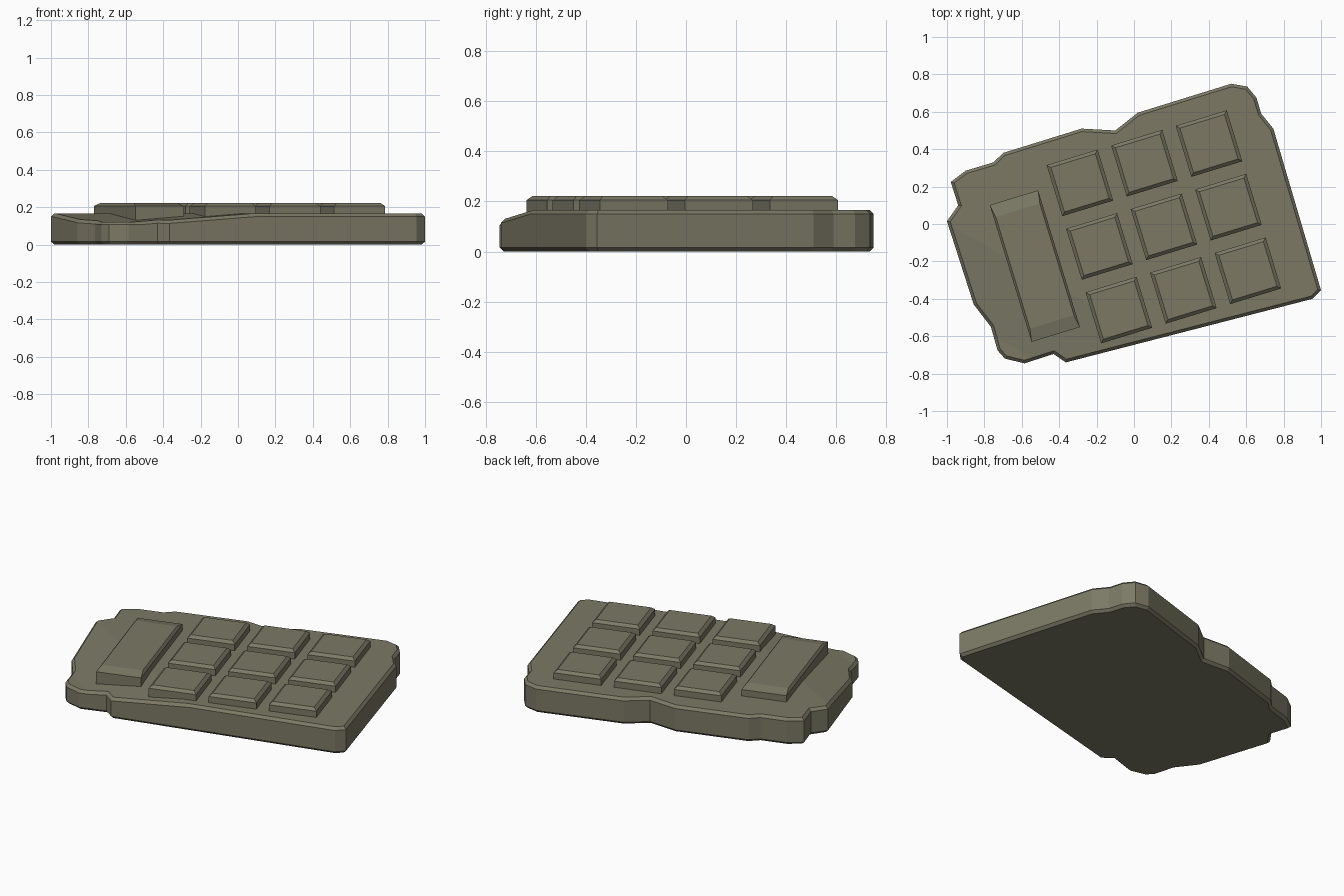
import bpy, bmesh, math
from mathutils import Vector, Matrix

if "Cube" in bpy.data.objects:
    bpy.data.objects.remove(bpy.data.objects["Cube"])

TILT = math.radians(17)
olive = bpy.data.materials.new("olive_plastic")
olive.diffuse_color = (0.2, 0.19, 0.13, 1)
olive.use_nodes = True
olive.node_tree.nodes["Principled BSDF"].inputs["Base Color"].default_value = olive.diffuse_color

def finish(bm, name):
    bmesh.ops.recalc_face_normals(bm, faces=bm.faces)
    mesh = bpy.data.meshes.new(name)
    bm.to_mesh(mesh)
    bm.free()
    mesh.materials.append(olive)
    obj = bpy.data.objects.new(name, mesh)
    bpy.context.collection.objects.link(obj)
    return obj

def loft(rings):
    """Join equal-length rings of points and cap both ends."""
    bm = bmesh.new()
    rows = [[bm.verts.new(p) for p in ring] for ring in rings]
    n = len(rows[0])
    for a, b in zip(rows, rows[1:]):
        for i in range(n):
            j = (i + 1) % n
            bm.faces.new((a[i], a[j], b[j], b[i]))
    bm.faces.new(rows[0][::-1])
    bm.faces.new(rows[-1])
    return bm

def inset(points, d):
    """Mitred inward offset of a counter-clockwise outline."""
    out = []
    for i, p in enumerate(points):
        p, a, b = Vector(p), Vector(points[i - 1]), Vector(points[(i + 1) % len(points)])
        e1, e2 = (p - a).normalized(), (b - p).normalized()
        n1, n2 = Vector((-e1.y, e1.x)), Vector((-e2.y, e2.x))
        out.append(p + (n1 + n2) * d / (1 + n1.dot(n2)))
    return out

# Body: worn, chipped slab outline with chamfered top and bottom rims
outline = [(-0.98, 0.225), (-0.90, 0.285), (-0.75, 0.33), (-0.70, 0.38),
           (-0.28, 0.51), (-0.10, 0.50), (0.02, 0.595), (0.52, 0.75),
           (0.605, 0.735), (0.655, 0.675), (0.68, 0.59), (0.745, 0.51),
           (1.0, -0.355), (0.955, -0.40), (-0.365, -0.74), (-0.43, -0.695),
           (-0.585, -0.745), (-0.69, -0.72), (-0.73, -0.675), (-0.765, -0.55),
           (-0.857, -0.43), (-1.0, 0.015), (-0.94, 0.10)][::-1]
inner = inset(outline, 0.016)
rings = [(inner, 0), (outline, 0.016), (outline, 0.15), (inner, 0.166)]
bm = loft([[(p[0], p[1], z) for p in pts] for pts, z in rings])

# Worn front left corner: crease the slab and slope its top down
fold = Vector((0.1, -0.62, 0))
away = Vector((-0.491, -0.871, 0))
for d in (0, 0.4):
    bmesh.ops.bisect_plane(bm, geom=bm.verts[:] + bm.edges[:] + bm.faces[:],
                           plane_co=fold + away * d, plane_no=away)
for v in bm.verts:
    if v.co.z > 0.1:
        v.co.z -= 0.11 * min(0.4, max(0, (v.co - fold).dot(away)))
finish(bm, "body")

def key(name, center, size, bevel, drop):
    """Raised key with a chamfered top edge, turned with the slab."""
    hx, hy = size[0] / 2, size[1] / 2
    def rect(x, y, z):
        return [(-x, -y, z), (x, -y, z), (x, y, z), (-x, y, z)]
    bm = loft([rect(hx, hy, 0.09), rect(hx, hy, 0.221 - drop),
               rect(hx - bevel[0], hy - bevel[1], 0.221)])
    bm.transform(Matrix.Translation((*center, 0)) @ Matrix.Rotation(TILT, 4, 'Z'))
    finish(bm, name)

# Three by three grid of square keys
for row in (-1, 0, 1):
    for col in (-1, 0, 1):
        center = (0.16 + 0.345 * col - 0.104 * row, -0.015 + 0.105 * col + 0.34 * row)
        key(f"square_key_{row + 2}_{col + 2}", center, (0.285, 0.285), (0.018, 0.018), 0.016)

# Long bar key with sloped ends
key("bar_key", (-0.53, -0.225), (0.27, 0.765), (0.012, 0.07), 0.015)
